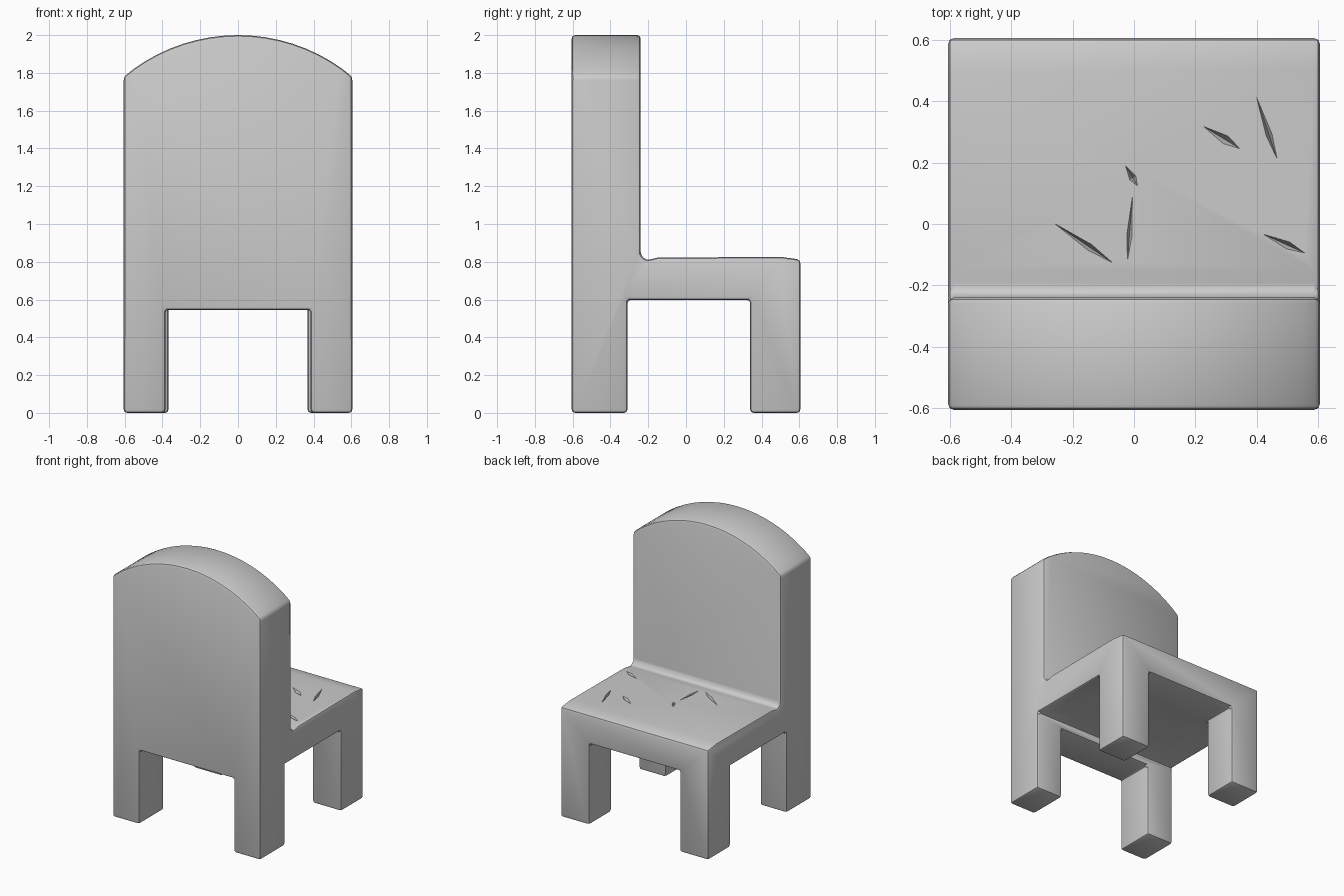
import bpy, bmesh, math
from mathutils import Vector

cube = bpy.data.objects.get("Cube")
if cube:
    bpy.data.objects.remove(cube, do_unlink=True)

HALF = 0.605

grey = bpy.data.materials.new("plain grey")
grey.use_nodes = True
colour = (0.6, 0.6, 0.6, 1)
grey.diffuse_color = colour
grey.node_tree.nodes["Principled BSDF"].inputs["Base Color"].default_value = colour


def prism(name, points, direction):
    """Extrude a closed outline of 3D points along a direction."""
    bm = bmesh.new()
    face = bm.faces.new([bm.verts.new(p) for p in points])
    out = bmesh.ops.extrude_face_region(bm, geom=[face])
    moved = [v for v in out["geom"] if isinstance(v, bmesh.types.BMVert)]
    bmesh.ops.translate(bm, verts=moved, vec=direction)
    bmesh.ops.recalc_face_normals(bm, faces=bm.faces)
    mesh = bpy.data.meshes.new(name)
    bm.to_mesh(mesh)
    bm.free()
    mesh.materials.append(grey)
    obj = bpy.data.objects.new(name, mesh)
    bpy.context.collection.objects.link(obj)
    return obj


def box(name, x0, x1, y0, y1, z0, z1):
    outline = [(x0, y0, z0), (x1, y0, z0), (x1, y1, z0), (x0, y1, z0)]
    return prism(name, outline, (0, 0, z1 - z0))


def apply(obj, mod):
    bpy.ops.object.select_all(action='DESELECT')
    bpy.context.view_layer.objects.active = obj
    obj.select_set(True)
    bpy.ops.object.modifier_apply(modifier=mod.name)


def boolean(obj, cutter, operation='DIFFERENCE'):
    mod = obj.modifiers.new("cut", 'BOOLEAN')
    mod.operation = operation
    mod.solver = 'EXACT'
    mod.object = cutter
    apply(obj, mod)
    bpy.data.objects.remove(cutter, do_unlink=True)


# Seat and backrest as one side profile, with a shallow groove at the back
profile = [(-HALF, 0), (HALF, 0), (HALF, 0.812), (0.5, 0.826), (-0.15, 0.822),
           (-0.21, 0.808), (-0.24, 0.835), (-0.24, 2.1), (-HALF, 2.1)]
chair = prism("chair", [(-HALF, y, z) for y, z in profile], (2 * HALF, 0, 0))

# Arched top of the backrest
rise = 0.22
radius = (HALF ** 2 + rise ** 2) / (2 * rise)
sweep = math.asin(HALF / radius)
steps = 20
arch = [(-0.7, -0.7, -0.2), (0.7, -0.7, -0.2), (0.7, -0.7, 1.65)]
for i in range(steps + 1):
    a = sweep * 1.12 * (1 - 2 * i / steps)
    arch.append((radius * math.sin(a), -0.7, 2 - radius + radius * math.cos(a)))
arch.append((-0.7, -0.7, 1.65))
boolean(chair, prism("arch_block", arch, (0, 1.4, 0)), 'INTERSECT')

# Openings between the legs
boolean(chair, box("side_opening", -1, 1, -0.31, 0.34, -0.1, 0.598))
boolean(chair, box("front_opening", -0.368, 0.368, 0, 1, -0.1, 0.598))
boolean(chair, box("back_opening", -0.385, 0.385, -1, 0, -0.1, 0.545))

# Softened edges
bevel = chair.modifiers.new("soft edges", 'BEVEL')
bevel.width = 0.018
bevel.segments = 2
bevel.limit_method = 'ANGLE'
bevel.angle_limit = math.radians(35)
bevel.use_clamp_overlap = False
apply(chair, bevel)


# Cracks in the seat: tapered wedges along a line
def crack(start, end, width, depth=0.03):
    a, b = Vector((*start, 0.84)), Vector((*end, 0.84))
    mid = a.lerp(b, 0.6)
    side = Vector((a.y - b.y, b.x - a.x, 0)).normalized() * width
    bm = bmesh.new()
    for p in (a, b, mid + side, mid - side, mid - Vector((0, 0, depth + 0.015))):
        bm.verts.new(p)
    bmesh.ops.convex_hull(bm, input=bm.verts)
    bmesh.ops.recalc_face_normals(bm, faces=bm.faces)
    mesh = bpy.data.meshes.new("crack")
    bm.to_mesh(mesh)
    bm.free()
    mesh.materials.append(grey)
    cutter = bpy.data.objects.new("crack", mesh)
    bpy.context.collection.objects.link(cutter)
    boolean(chair, cutter)


crack((0.19, 0.34), (0.37, 0.23), 0.022)
crack((0.38, 0.47), (0.48, 0.17), 0.015)
crack((-0.04, 0.21), (0.02, 0.11), 0.018)
crack((0.0, 0.16), (-0.025, -0.17), 0.014)
crack((-0.33, 0.05), (-0.02, -0.16), 0.018)
crack((0.37, -0.01), (0.59, -0.11), 0.02)

bpy.ops.object.select_all(action='DESELECT')
chair.select_set(True)
bpy.context.view_layer.objects.active = chair
bpy.ops.object.shade_smooth_by_angle(angle=math.radians(30))
